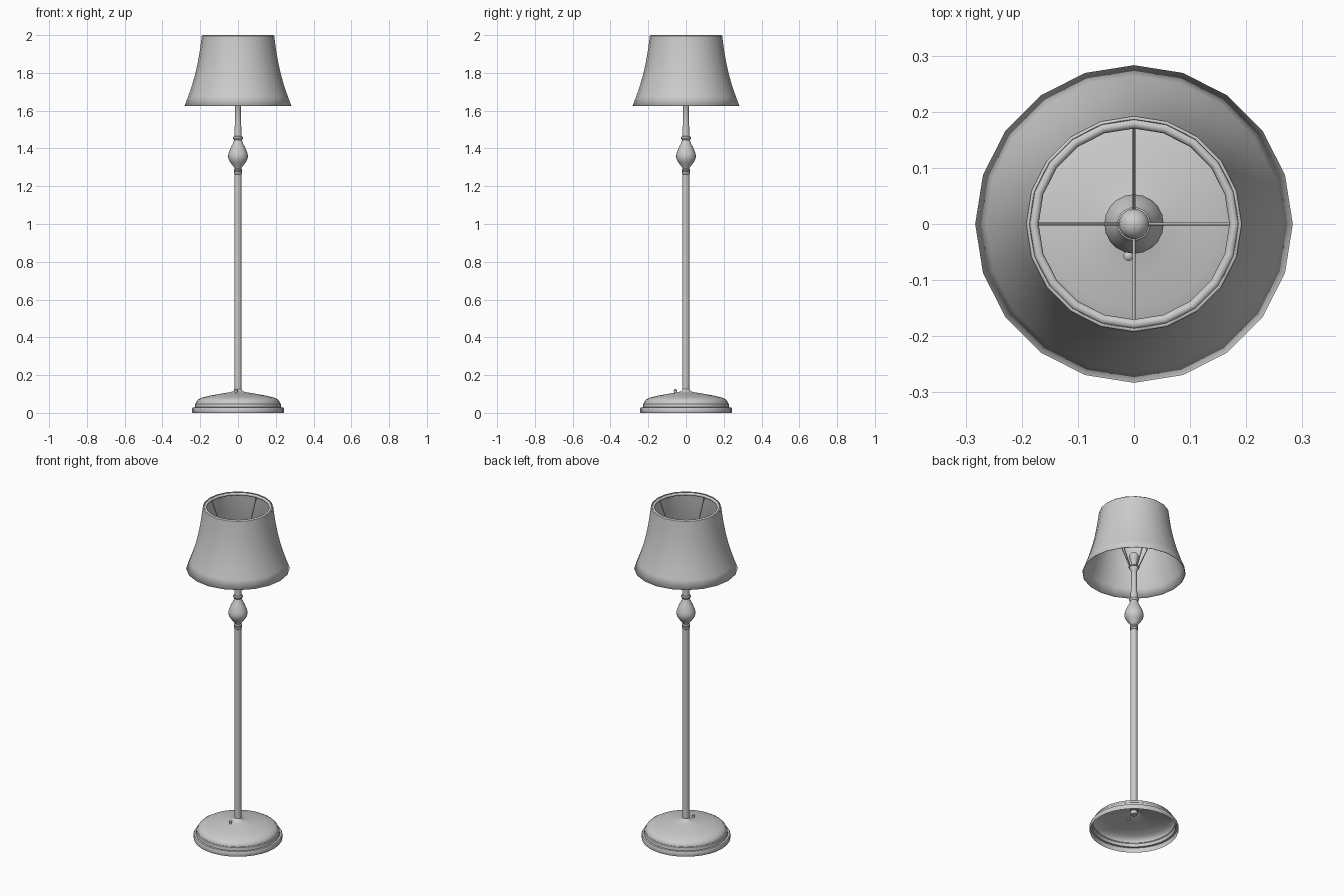
import bpy, math
from mathutils import Vector

if "Cube" in bpy.data.objects:
    bpy.data.objects.remove(bpy.data.objects["Cube"])


def finish(ob, angle=35):
    bpy.ops.object.select_all(action='DESELECT')
    ob.select_set(True)
    bpy.context.view_layer.objects.active = ob
    bpy.ops.object.shade_smooth_by_angle(angle=math.radians(angle))
    return ob


def lathe(name, profile, sides, centre=(0, 0)):
    """Revolve (radius, z) points around the vertical; radius 0 makes a pole."""
    verts, faces, rows = [], [], []
    for r, z in profile:
        n = 1 if r == 0 else sides
        rows.append([len(verts) + i for i in range(n)])
        for i in range(n):
            a = 2 * math.pi * i / sides
            verts.append((centre[0] + r * math.cos(a), centre[1] + r * math.sin(a), z))
    for lo, hi in zip(rows, rows[1:]):
        for i in range(sides):
            j = (i + 1) % sides
            quad = [lo[i % len(lo)], lo[j % len(lo)], hi[j % len(hi)], hi[i % len(hi)]]
            faces.append(list(dict.fromkeys(quad)))
    mesh = bpy.data.meshes.new(name)
    mesh.from_pydata(verts, [], faces)
    ob = bpy.data.objects.new(name, mesh)
    bpy.context.collection.objects.link(ob)
    return finish(ob)


def rod(name, a, b, r):
    a, b = Vector(a), Vector(b)
    bpy.ops.mesh.primitive_cylinder_add(vertices=8, radius=r, depth=(b - a).length,
                                        location=(a + b) / 2)
    ob = bpy.context.object
    ob.name = name
    ob.rotation_euler = (b - a).to_track_quat('Z', 'Y').to_euler()
    return finish(ob, 50)


def ring(name, major, minor, z, sides):
    bpy.ops.mesh.primitive_torus_add(major_segments=sides, minor_segments=8,
                                     major_radius=major, minor_radius=minor,
                                     location=(0, 0, z))
    bpy.context.object.name = name
    return finish(bpy.context.object, 50)


# Stepped hollow base, open underneath
lathe("base", [(0.241, 0), (0.243, 0.005), (0.243, 0.024), (0.240, 0.029),
               (0.229, 0.030), (0.227, 0.048), (0.222, 0.052), (0.220, 0.060),
               (0.212, 0.070), (0.195, 0.080), (0.15, 0.091), (0.09, 0.102),
               (0.04, 0.110), (0.026, 0.115), (0.018, 0.126)], 32)

# Foot switch on the base
lathe("foot_switch", [(0.006, 0.10), (0.006, 0.112), (0.009, 0.114),
                      (0.009, 0.121), (0.005, 0.125), (0, 0.126)], 12, (-0.01, -0.057))

# Main pole
lathe("pole", [(0, 0.10), (0.0185, 0.10), (0.0185, 1.27), (0, 1.27)], 20)

# Turned ornament with collars
lathe("turned_ornament", [(0.018, 1.262), (0.022, 1.266), (0.022, 1.274), (0.019, 1.278),
                          (0.022, 1.282), (0.022, 1.288), (0.017, 1.294), (0.022, 1.302),
                          (0.040, 1.325), (0.050, 1.342), (0.053, 1.360), (0.049, 1.378),
                          (0.038, 1.405), (0.026, 1.428), (0.020, 1.446), (0.025, 1.450),
                          (0.027, 1.456), (0.025, 1.462), (0.019, 1.466)], 20)

# Tapered upper stem and bulb holder
lathe("upper_stem", [(0.020, 1.464), (0.016, 1.54), (0.015, 1.635), (0.024, 1.648),
                     (0.026, 1.665), (0.018, 1.670), (0, 1.670)], 20)

# Bulb
lathe("bulb", [(0.013, 1.668), (0.016, 1.685)] +
      [(0.027 * math.cos(math.radians(a)), 1.725 + 0.027 * math.sin(math.radians(a)))
       for a in range(-40, 90, 20)] + [(0, 1.752)], 20)

# Flared shade
shade = lathe("shade", [(0.283, 1.625), (0.264, 1.675), (0.245, 1.73), (0.229, 1.785),
                        (0.216, 1.84), (0.205, 1.90), (0.197, 1.955), (0.192, 1.996),
                        (0.188, 2.0)], 20)
wall = shade.modifiers.new("wall", 'SOLIDIFY')
wall.thickness = 0.003
wall.offset = -1

# Wire frame: top ring, holder ring and four sloping spokes
ring("shade_top_ring", 0.179, 0.009, 1.990, 20)
ring("holder_ring", 0.027, 0.003, 1.660, 20)
for i in range(4):
    a = i * math.pi / 2
    c, s = math.cos(a), math.sin(a)
    rod(f"spoke_{i + 1}", (0.027 * c, 0.027 * s, 1.66), (0.175 * c, 0.175 * s, 1.985), 0.003)
